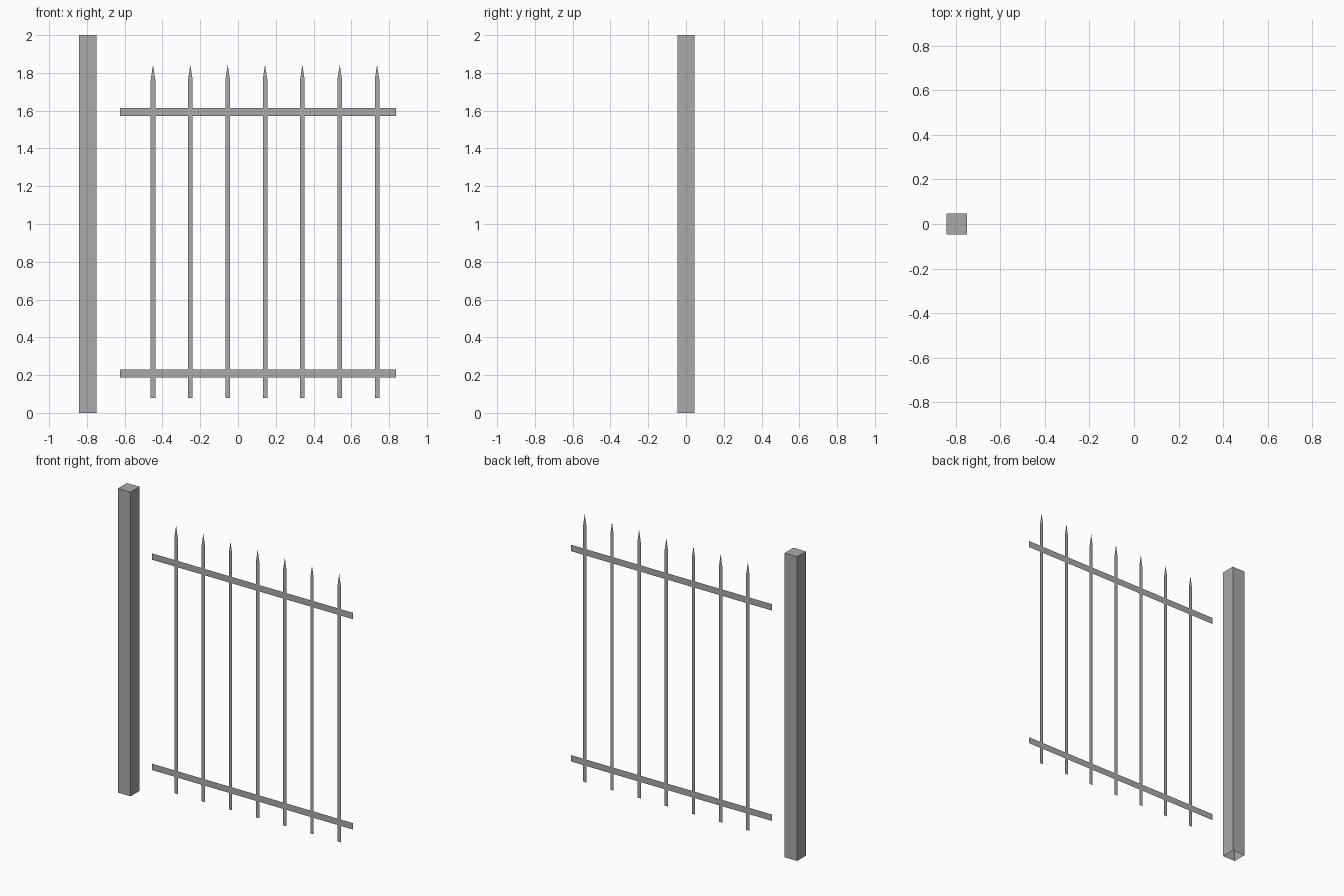
import bpy

# Remove the default cube
cube = bpy.data.objects.get("Cube")
if cube:
    bpy.data.objects.remove(cube, do_unlink=True)

# One grey metal for everything
COLOUR = (0.4, 0.4, 0.4, 1)
grey = bpy.data.materials.new("grey_metal")
grey.use_nodes = True
grey.diffuse_color = COLOUR
grey.node_tree.nodes["Principled BSDF"].inputs["Base Color"].default_value = COLOUR


def add_mesh(name, verts, faces):
    mesh = bpy.data.meshes.new(name)
    mesh.from_pydata(verts, [], faces)
    mesh.materials.append(grey)
    obj = bpy.data.objects.new(name, mesh)
    bpy.context.collection.objects.link(obj)
    return obj


def flat_outline(name, outline):
    """Flat sheet part in the y = 0 plane from an (x, z) outline."""
    return add_mesh(name, [(x, 0, z) for x, z in outline], [range(len(outline))])


# Square hinge post, open underneath
POST_X, HALF, POST_TOP = -0.795, 0.046, 2.0
corners = [(-HALF, -HALF), (HALF, -HALF), (HALF, HALF), (-HALF, HALF)]
post_verts = [(POST_X + x, y, z) for z in (0, POST_TOP) for x, y in corners]
post_faces = [(i, (i + 1) % 4, (i + 1) % 4 + 4, i + 4) for i in range(4)]
add_mesh("post", post_verts, post_faces + [(4, 5, 6, 7)])

# Horizontal rails
LEFT, RIGHT, RAIL_HALF = -0.625, 0.836, 0.021
for name, z in (("lower_rail", 0.209), ("upper_rail", 1.592)):
    flat_outline(name, [(LEFT, z - RAIL_HALF), (RIGHT, z - RAIL_HALF),
                        (RIGHT, z + RAIL_HALF), (LEFT, z + RAIL_HALF)])

# Pointed pickets
PICKETS, FIRST_X, SPACING, W = 7, -0.45, 0.1977, 0.012
BOTTOM, SHOULDER, TIP = 0.08, 1.765, 1.843
for i in range(PICKETS):
    x = FIRST_X + i * SPACING
    flat_outline(f"picket_{i + 1}", [(x - W, BOTTOM), (x + W, BOTTOM),
                                     (x + W, SHOULDER), (x, TIP), (x - W, SHOULDER)])
